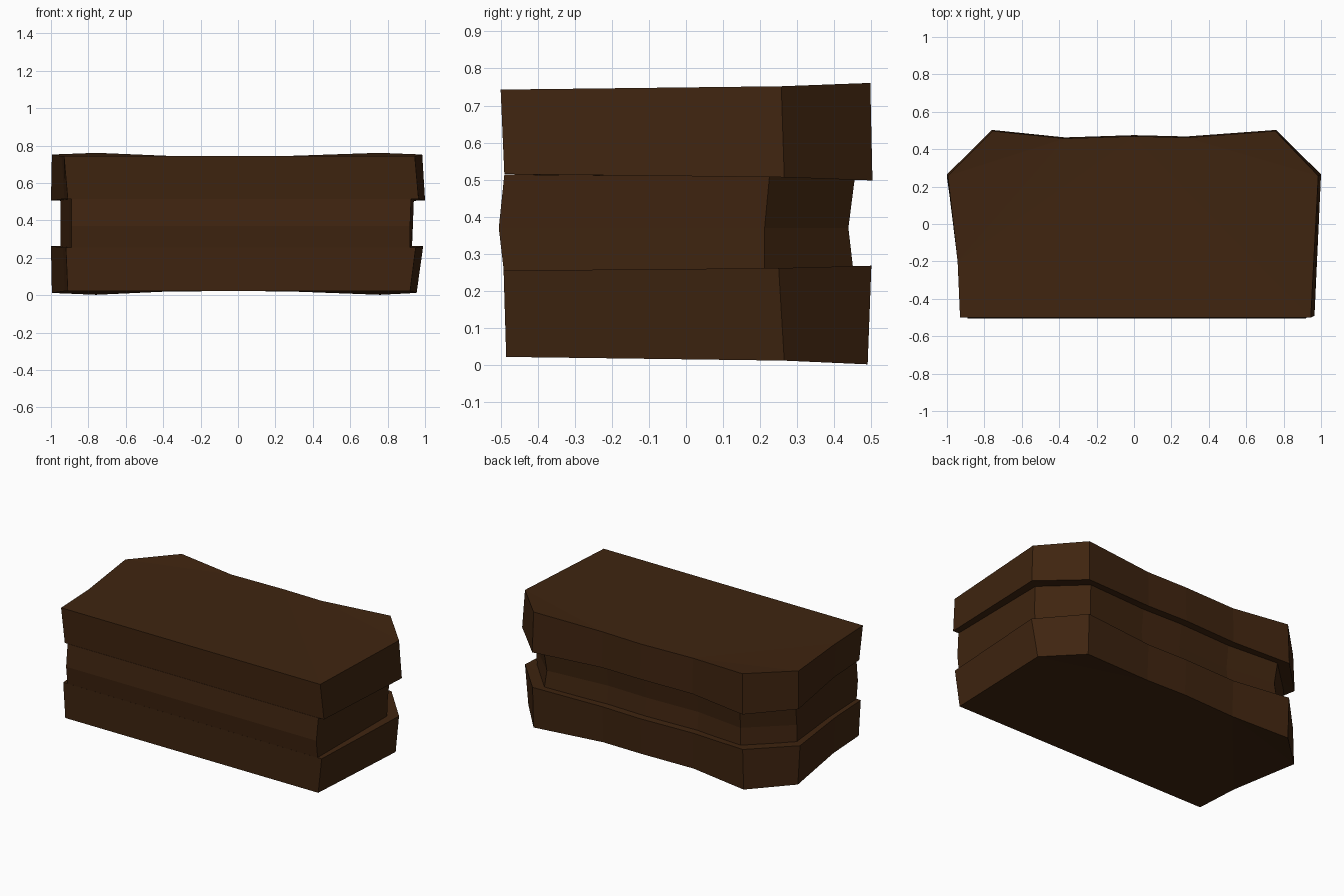
import bpy
import bmesh

cube = bpy.data.objects.get("Cube")
if cube:
    bpy.data.objects.remove(cube, do_unlink=True)

brown = bpy.data.materials.new("dark_brown")
brown.use_nodes = True
colour = (0.05, 0.018, 0.005, 1)
brown.diffuse_color = colour
brown.node_tree.nodes["Principled BSDF"].inputs["Base Color"].default_value = colour


def outline(front, front_l, front_r, side_l, side_r, bevel_y, back_x, back, z, lift):
    """Plan of one layer: straight front, cut back corners, shallow dip along the back."""
    return [
        (front_l, front, z),
        (front_r, front, z),
        (side_r, bevel_y, z + lift * 0.5),
        (back_x, back, z + lift),
        (0.28, back - 0.035, z + lift * 0.1),
        (0, back - 0.028, z),
        (-0.37, back - 0.04, z + lift * 0.1),
        (-back_x, back, z + lift),
        (side_l, bevel_y, z + lift * 0.5),
        ((front_l * 0.8 + side_l * 0.2), -0.2, z),
    ]


def loft(name, rings):
    """Join stacked outlines into a closed, faceted block."""
    bm = bmesh.new()
    loops = [[bm.verts.new(p) for p in ring] for ring in rings]
    count = len(loops[0])
    for low, high in zip(loops, loops[1:]):
        for i in range(count):
            j = (i + 1) % count
            bm.faces.new((low[i], low[j], high[j], high[i]))
    bm.faces.new(loops[0][::-1])
    bm.faces.new(loops[-1])
    bmesh.ops.triangulate(bm, faces=[f for f in bm.faces if len(f.verts) > 4])
    bmesh.ops.recalc_face_normals(bm, faces=bm.faces)
    mesh = bpy.data.meshes.new(name)
    bm.to_mesh(mesh)
    bm.free()
    mesh.materials.append(brown)
    obj = bpy.data.objects.new(name, mesh)
    bpy.context.collection.objects.link(obj)


# Lower slab, slightly narrower at the ground
loft("lower_slab", [
    outline(-0.485, -0.91, 0.92, -0.995, 0.955, 0.265, 0.76, 0.49, 0.022, -0.02),
    outline(-0.492, -0.92, 0.95, -1.0, 0.99, 0.25, 0.76, 0.5, 0.255, 0.013),
])

# Recessed waist with a soft ridge at the front and a hollow at the back
loft("middle_block", [
    outline(-0.491, -0.89, 0.92, -0.95, 0.93, 0.212, 0.71, 0.452, 0.25, 0),
    outline(-0.505, -0.89, 0.92, -0.95, 0.935, 0.212, 0.70, 0.438, 0.37, 0),
    outline(-0.49, -0.89, 0.925, -0.95, 0.94, 0.225, 0.71, 0.455, 0.514, -0.012),
])

# Upper slab with raised back corners
loft("upper_slab", [
    outline(-0.49, -0.91, 0.965, -1.0, 1.0, 0.265, 0.76, 0.503, 0.515, -0.017),
    outline(-0.5, -0.93, 0.945, -0.995, 0.985, 0.257, 0.755, 0.497, 0.743, 0.018),
])
